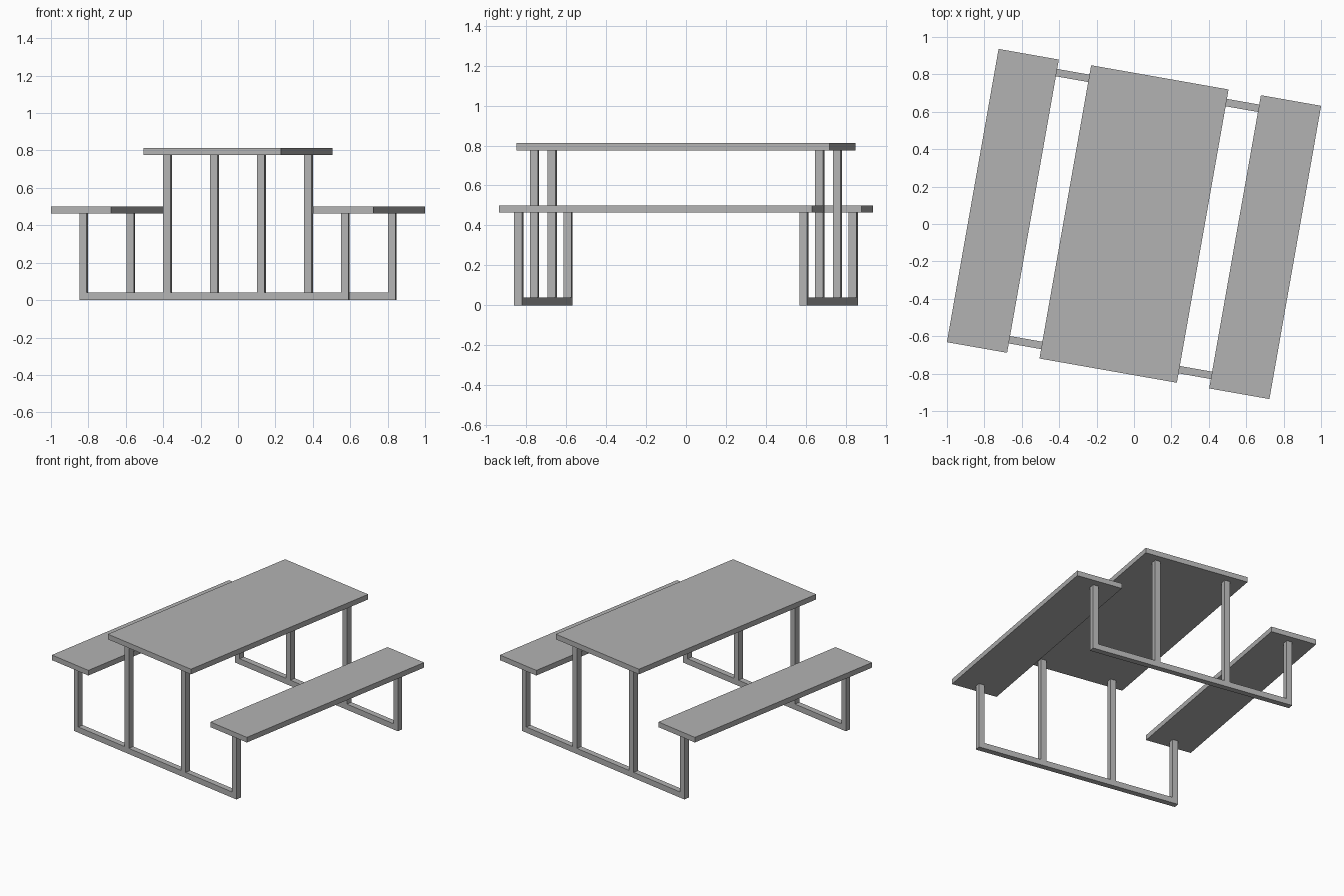
import bpy
from math import radians
from mathutils import Matrix

cube = bpy.data.objects.get("Cube")
if cube:
    bpy.data.objects.remove(cube, do_unlink=True)

grey = bpy.data.materials.new("plain grey")
grey.use_nodes = True
colour = (0.45, 0.45, 0.45, 1)
grey.diffuse_color = colour
grey.node_tree.nodes["Principled BSDF"].inputs["Base Color"].default_value = colour

# The whole table stands turned slightly clockwise
turn = Matrix.Rotation(radians(-10), 4, 'Z')


def box(name, x, y, width, depth, bottom, top):
    bpy.ops.mesh.primitive_cube_add(size=1)
    ob = bpy.context.object
    ob.name = name
    ob.data.transform(Matrix.Translation((x, y, (bottom + top) / 2))
                      @ Matrix.Diagonal((width, depth, top - bottom, 1)))
    ob.data.transform(turn)
    ob.data.materials.append(grey)
    return ob


BAR = 0.04
LENGTH = 1.592
TABLE_UNDER, TABLE_TOP = 0.776, 0.812
BENCH_UNDER, BENCH_TOP = 0.464, 0.5
LEG_X, POST_X, FRAME_Y = 0.71, 0.255, 0.725

# Table top and the two benches
box("table_top", 0, 0, 0.746, LENGTH, TABLE_UNDER, TABLE_TOP)
for side, sx in (("left", 1), ("right", -1)):
    box(side + "_bench_seat", sx * 0.712, 0, 0.327, LENGTH, BENCH_UNDER, BENCH_TOP)

# End frames: a floor bar, two bench legs and two table legs each
for end, sy in (("front", -1), ("back", 1)):
    y = sy * FRAME_Y
    box(end + "_floor_bar", 0, y, 2 * LEG_X - BAR, BAR, 0, BAR)
    for side, sx in (("left", 1), ("right", -1)):
        box(f"{end}_{side}_bench_leg", sx * LEG_X, y, BAR, BAR, 0, BENCH_UNDER)
        box(f"{end}_{side}_table_leg", sx * POST_X, y, BAR, BAR, BAR, TABLE_UNDER)
